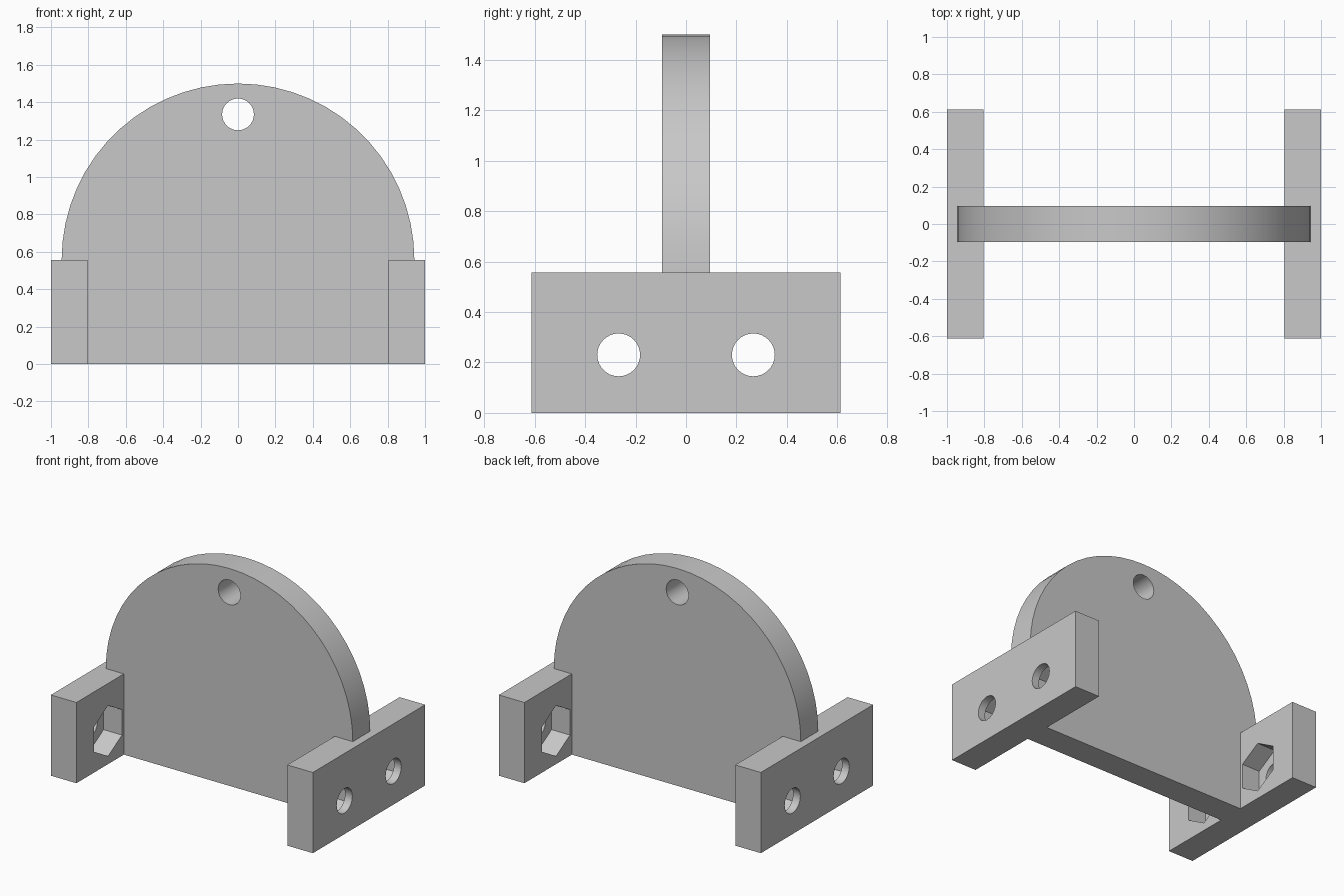
import bpy
import bmesh
from math import sin, cos, pi, radians
from mathutils import Vector

cube = bpy.data.objects.get("Cube")
if cube:
    bpy.data.objects.remove(cube)

grey = bpy.data.materials.new("plain_grey")
grey.use_nodes = True
COLOUR = (0.58, 0.58, 0.58, 1)
grey.diffuse_color = COLOUR
grey.node_tree.nodes["Principled BSDF"].inputs["Base Color"].default_value = COLOUR

LEG_IN, LEG_OUT, LEG_Y, LEG_TOP = 0.805, 1.0, 0.612, 0.557
PLATE_Y, DOME_R = 0.095, 0.943
BOLT_Y, BOLT_Z, HOLE_R = 0.267, 0.23, 0.085
NUT_R, NUT_DEPTH = 0.175, 0.14


def ring(u, z, r, n):
    """Regular polygon with a vertex at the top."""
    return [(u + r * sin(2 * pi * i / n), z + r * cos(2 * pi * i / n)) for i in range(n)]


def prism(name, profile, axis, start, end):
    """Extrude a (horizontal, z) profile along x or y."""
    bm = bmesh.new()
    if axis == "x":
        verts = [bm.verts.new((start, u, z)) for u, z in profile]
        step = Vector((end - start, 0, 0))
    else:
        verts = [bm.verts.new((u, start, z)) for u, z in profile]
        step = Vector((0, end - start, 0))
    face = bm.faces.new(verts)
    out = bmesh.ops.extrude_face_region(bm, geom=[face], use_keep_orig=True)
    moved = [g for g in out["geom"] if isinstance(g, bmesh.types.BMVert)]
    bmesh.ops.translate(bm, verts=moved, vec=step)
    bmesh.ops.recalc_face_normals(bm, faces=bm.faces)
    mesh = bpy.data.meshes.new(name)
    bm.to_mesh(mesh)
    bm.free()
    mesh.materials.append(grey)
    obj = bpy.data.objects.new(name, mesh)
    bpy.context.collection.objects.link(obj)
    return obj


def combine(target, other, operation):
    """Apply a boolean and remove the helper."""
    bpy.ops.object.select_all(action="DESELECT")
    bpy.context.view_layer.objects.active = target
    target.select_set(True)
    mod = target.modifiers.new(operation, "BOOLEAN")
    mod.operation = operation
    mod.solver = "EXACT"
    mod.object = other
    bpy.ops.object.modifier_apply(modifier=mod.name)
    bpy.data.objects.remove(other)


# Upright plate with a half-round top
arc = [(DOME_R * cos(pi * i / 30), LEG_TOP + DOME_R * sin(pi * i / 30)) for i in range(31)]
stand = prism("domed_plate_stand", [(-DOME_R, 0), (DOME_R, 0)] + arc, "y", -PLATE_Y, PLATE_Y)

# Side legs, joined to the plate
leg_profile = [(-LEG_Y, 0), (LEG_Y, 0), (LEG_Y, LEG_TOP), (-LEG_Y, LEG_TOP)]
for side in (-1, 1):
    leg = prism("side_leg", leg_profile, "x", side * LEG_IN, side * LEG_OUT)
    combine(stand, leg, "UNION")

# Hanging hole near the top
combine(stand, prism("hanging_hole", ring(0, 1.335, HOLE_R, 32), "y", -0.3, 0.3), "DIFFERENCE")

# Bolt holes and hexagonal nut pockets on the inner leg faces
for side in (-1, 1):
    for y in (-BOLT_Y, BOLT_Y):
        nut = prism("nut_pocket", ring(y, BOLT_Z, NUT_R, 6), "x",
                    side * (LEG_IN - 0.03), side * (LEG_IN + NUT_DEPTH))
        combine(stand, nut, "DIFFERENCE")
        bolt = prism("bolt_hole", ring(y, BOLT_Z, HOLE_R, 32), "x",
                     side * (LEG_IN + 0.05), side * (LEG_OUT + 0.05))
        combine(stand, bolt, "DIFFERENCE")

bpy.ops.object.select_all(action="DESELECT")
stand.select_set(True)
bpy.context.view_layer.objects.active = stand
bpy.ops.object.shade_smooth_by_angle(angle=radians(30))
